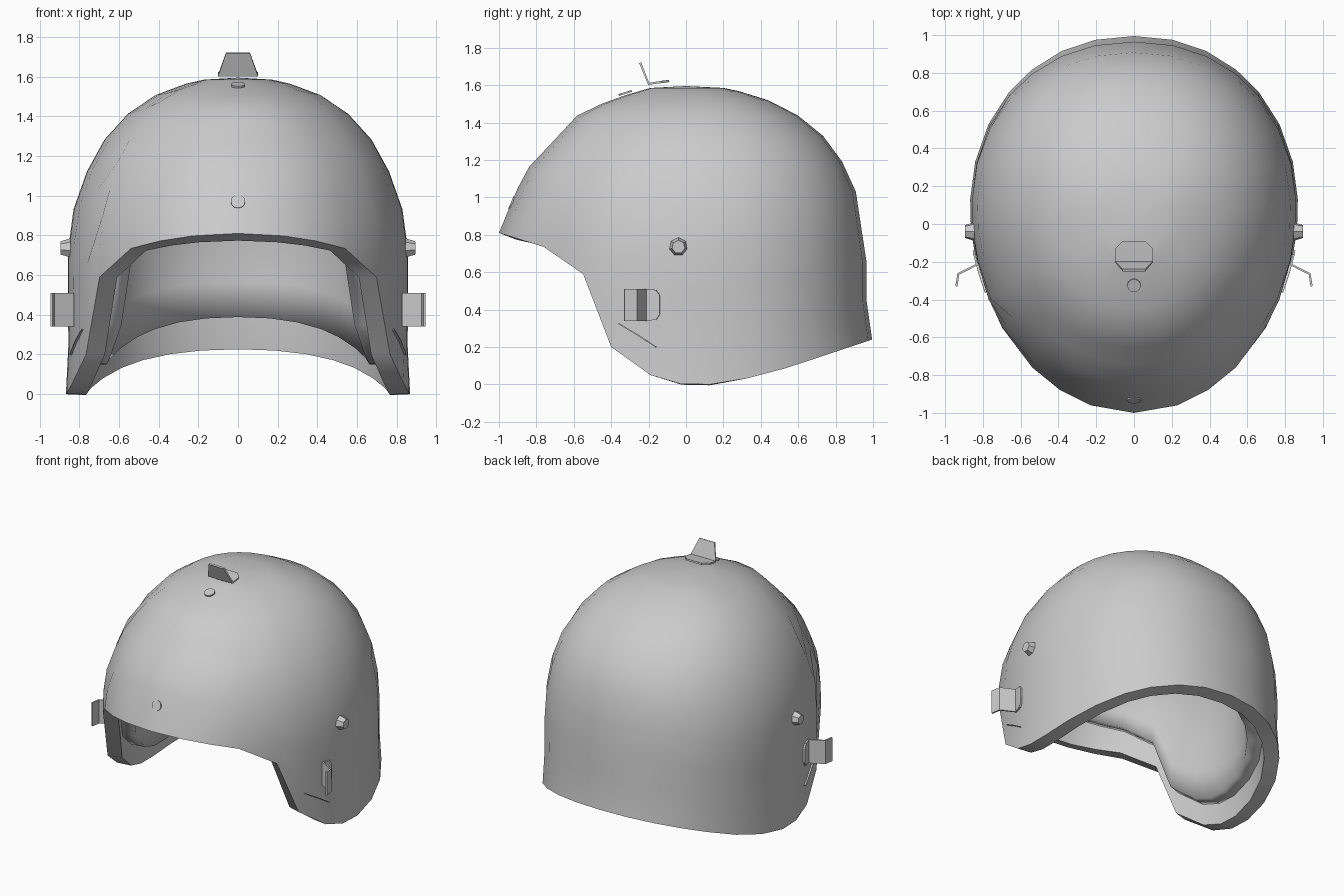
import bpy, math
from mathutils import Vector

if "Cube" in bpy.data.objects:
    bpy.data.objects.remove(bpy.data.objects["Cube"])

# profiles: rim height by y; front, back and half-width by z
RIM = [(-1, .81), (-.76, .735), (-.55, .59), (-.40, .20), (-.19, .05), (-.03, .003),
       (.13, 0), (.30, .025), (.55, .09), (1, .24)]
FRONT = [(.81, -1), (.98, -.93), (1.14, -.86), (1.45, -.57), (1.53, -.38), (1.585, -.19)]
BACK = [(.24, .995), (.36, .965), (.68, .965), (.82, .94), (1.05, .905), (1.22, .82),
        (1.37, .70), (1.47, .55), (1.55, .37), (1.585, .2)]
WIDTH = [(0, .868), (.2, .855), (.7, .86), (.9, .84), (1.05, .79), (1.23, .72),
         (1.4, .57), (1.47, .49), (1.55, .33), (1.585, .17)]
COLUMNS = [-1, -.96, -.88, -.76, -.55, -.4, -.19, -.03, .13, .33, .53, .7, .82, .92, .98, 1]
YC, TOP, ROWS = .08, 1.585, 11


def lerp(table, v):
    if v <= table[0][0]:
        return table[0][1]
    for (a, fa), (b, fb) in zip(table, table[1:]):
        if v <= b:
            return fa + (fb - fa) * (v - a) / (b - a)
    return table[-1][1]


def new_object(name, verts, faces, thickness=0, offset=-1):
    me = bpy.data.meshes.new(name)
    me.from_pydata(verts, [], faces)
    ob = bpy.data.objects.new(name, me)
    bpy.context.collection.objects.link(ob)
    if thickness:
        m = ob.modifiers.new("thickness", 'SOLIDIFY')
        m.thickness, m.offset = thickness, offset
    return ob


# bake the thickness first so the rim edges stay sharp
def smooth(ob, angle):
    bpy.ops.object.select_all(action='DESELECT')
    ob.select_set(True)
    bpy.context.view_layer.objects.active = ob
    bpy.ops.object.modifier_apply(modifier="thickness")
    bpy.ops.object.shade_smooth_by_angle(angle=math.radians(angle))


def dome(name, scale, lift, drop, thickness, angle):
    cols = [(y, 1) for y in COLUMNS] + [(y, -1) for y in COLUMNS[-2:0:-1]]
    n, verts, faces = len(cols), [], []
    for r in range(ROWS):
        f = math.sin(math.pi / 2 * r / (ROWS - 1))
        for y0, side in cols:
            c = (y0 - YC) / (1 + YC if y0 < YC else 1 - YC)
            p = 2.0 if c < 0 else 2.15
            s = max(0, 1 - abs(c) ** p) ** (1 / p)
            zr = lerp(RIM, y0) + lift
            z = zr + (TOP - zr) * f
            reach = YC - lerp(FRONT, z) if c < 0 else lerp(BACK, z) - YC
            verts.append((side * s * lerp(WIDTH, z) * scale, (YC + c * reach) * scale,
                          z - drop * (z / TOP) ** 3))
    for r in range(ROWS - 1):
        for i in range(n):
            j = (i + 1) % n
            faces.append((r * n + i, r * n + j, (r + 1) * n + j, (r + 1) * n + i))
    verts.append((0, 0, 1.595 - drop))
    top = (ROWS - 1) * n
    faces += [(top + i, top + (i + 1) % n, len(verts) - 1) for i in range(n)]
    smooth(new_object(name, verts, faces, thickness), angle)


# bent sheet: (x, y, z, half width) stations, widened along an axis
def sheet(name, stations, axis, thickness=.012):
    verts = []
    for x, y, z, h in stations:
        p, a = Vector((x, y, z)), Vector(axis) * h
        verts += [p - a, p + a]
    faces = [(2 * i, 2 * i + 1, 2 * i + 3, 2 * i + 2) for i in range(len(stations) - 1)]
    return new_object(name, verts, faces, thickness, 0)


def stud(name, loc, normal, r1, r2, depth, sides):
    bpy.ops.mesh.primitive_cone_add(vertices=sides, radius1=r1, radius2=r2, depth=depth, location=loc)
    ob = bpy.context.object
    ob.name = name
    ob.rotation_euler = Vector(normal).to_track_quat('Z', 'Y').to_euler()
    return ob


# shell and thick inner padding
dome("helmet_shell", 1, 0, 0, .1, 40)
dome("inner_liner", .89, .15, .1, .1, 100)

# flat rivets on brow and crown
stud("brow_rivet", (0, -.932, .97), (0, -.92, .38), .036, .036, .01, 12)
stud("crown_rivet", (0, -.325, 1.558), (0, -.3, .95), .036, .036, .01, 12)

# crown clip
sheet("crown_clip", [(0, -.09, 1.622, .06), (0, -.13, 1.617, .1), (0, -.2, 1.607, .1),
                     (0, -.245, 1.72, .06)], (1, 0, 0))

# side fittings on both sides
for s, label in ((1, "right"), (-1, "left")):
    sheet("side_clip_" + label,
          [(s * .848, -.14, .425, .05), (s * .845, -.16, .425, .08), (s * .832, -.215, .425, .085),
           (s * .93, -.265, .425, .085), (s * .94, -.33, .425, .085)], (0, 0, 1))
    stud("side_knob_" + label, (s * .87, -.04, .735), (s, 0, 0), .05, .035, .05, 7)
    sheet("strap_slot_" + label, [(s * .784, -.36, .325, .003), (s * .818, -.26, .265, .003),
                                  (s * .843, -.16, .2, .003)], (0, .5, .85))
